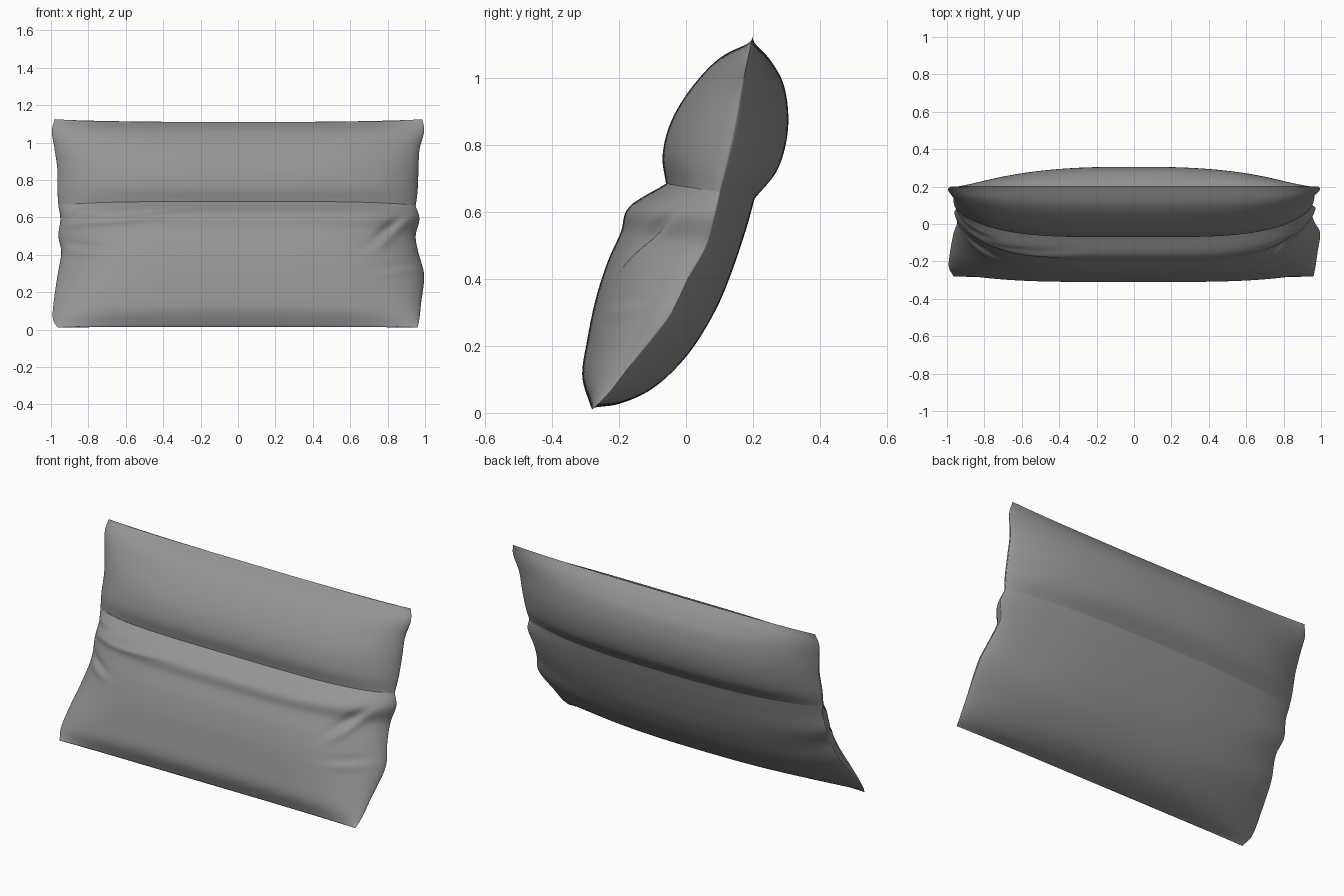
import bpy
import bmesh
import math
from mathutils import Vector

cube = bpy.data.objects.get("Cube")
if cube:
    bpy.data.objects.remove(cube, do_unlink=True)

fabric = bpy.data.materials.new("grey_fabric")
fabric.use_nodes = True
fabric.diffuse_color = (0.3, 0.3, 0.3, 1)
fabric.node_tree.nodes["Principled BSDF"].inputs["Base Color"].default_value = fabric.diffuse_color

# Rows from bottom to top: side seam y z, front y z, back y z, right and left half widths
CREASE = (.10, .66, -.06, .685, .205, .64, .96, .95)
LOWER = [
    (-.28, .01, -.285, .02, -.28, .015, .965, .96),
    (-.23, .06, -.31, .11, -.19, .03, .99, .97),
    (-.16, .15, -.295, .22, -.09, .08, .985, .98),
    (-.05, .29, -.27, .34, .01, .18, .965, .995),
    (.01, .41, -.235, .45, .09, .31, .945, .965),
    (.06, .50, -.195, .54, .14, .43, .96, .95),
    (.085, .59, -.17, .615, .18, .55, .95, .97),
    CREASE,
]
UPPER = [
    CREASE,
    (.12, .74, -.07, .77, .275, .73, .965, .96),
    (.145, .85, -.045, .87, .305, .85, .965, .965),
    (.165, .96, .015, .97, .295, .97, .98, .97),
    (.185, 1.06, .10, 1.06, .255, 1.05, .995, .995),
    (.2, 1.125, .2, 1.11, .2, 1.11, .98, .985),
]

# Front folds: centre x z, angle in degrees, length, width, depth
FOLDS = [
    (.82, .53, 40, .12, .03, .045),
    (.92, .33, 5, .14, .025, .025),
    (-.88, .44, -8, .12, .025, .04),
    (-.9, .58, 12, .14, .025, .035),
    (-.9, .64, 5, .1, .015, .02),
    (-.6, .6, 6, .3, .02, .015),
]


def spline(rows, t):
    """Smooth curve through the rows, t from 0 to 1."""
    last = len(rows) - 1
    i = min(int(t * last), last - 1)
    s = t * last - i
    b, c = rows[i], rows[i + 1]
    a = rows[i - 1] if i else [2 * p - q for p, q in zip(b, c)]
    d = rows[i + 2] if i + 2 <= last else [2 * p - q for p, q in zip(c, b)]
    return [q + s / 2 * (r - p + s * (2 * p - 5 * q + 4 * r - w + s * (3 * (q - r) + w - p)))
            for p, q, r, w in zip(a, b, c, d)]


def fold_offset(x, z):
    total = 0
    for cx, cz, angle, length, width, depth in FOLDS:
        ca, sa = math.cos(math.radians(angle)), math.sin(math.radians(angle))
        along = ((x - cx) * ca + (z - cz) * sa) / length
        across = ((z - cz) * ca - (x - cx) * sa) / width
        total += depth * across * math.exp(-along ** 2 - across ** 2)
    return total


def surface_point(rows, t, u, front):
    seam_y, seam_z, fy, fz, by, bz, right, left = spline(rows, t)
    py, pz = (fy, fz) if front else (by, bz)
    a = abs(u)
    puff = (1 - a ** 4) ** .65 if front else (1 - a ** 2.6) ** .75
    x = u * (left if u > 0 else right)
    y = seam_y + puff * (py - seam_y)
    z = seam_z + puff * (pz - seam_z)
    if front:
        y += fold_offset(x, z) * min(1, 5 * (1 - a)) * min(1, 8 * (1 - t))
    return Vector((x, y, z))


def build_cushion(name, rows, steps, columns=96):
    bm = bmesh.new()
    for front in (True, False):
        grid = []
        for j in range(steps + 1):
            # Columns crowd towards the side seams
            us = [math.sin(math.pi * (i / columns - .5)) for i in range(columns + 1)]
            grid.append([bm.verts.new(surface_point(rows, j / steps, u, front)) for u in us])
        for j in range(steps):
            for i in range(columns):
                quad = [grid[j][i], grid[j][i + 1], grid[j + 1][i + 1], grid[j + 1][i]]
                bm.faces.new(quad if front else quad[::-1])
    # Sew the two panels along the side seams and close the bottom or top edge
    bmesh.ops.remove_doubles(bm, verts=bm.verts, dist=.0005)
    rim = [e for e in bm.edges if e.is_boundary]
    outer = [e for e in rim if all(v.co.z < .1 or v.co.z > 1 for v in e.verts)]
    bmesh.ops.holes_fill(bm, edges=outer, sides=0)
    mesh = bpy.data.meshes.new(name)
    bm.to_mesh(mesh)
    bm.free()
    mesh.materials.append(fabric)
    obj = bpy.data.objects.new(name, mesh)
    bpy.context.collection.objects.link(obj)
    bpy.ops.object.select_all(action='DESELECT')
    obj.select_set(True)
    bpy.context.view_layer.objects.active = obj
    bpy.ops.object.shade_smooth_by_angle(angle=math.radians(45))
    return obj


build_cushion("lower_cushion", LOWER, 70)
build_cushion("upper_cushion", UPPER, 40)
